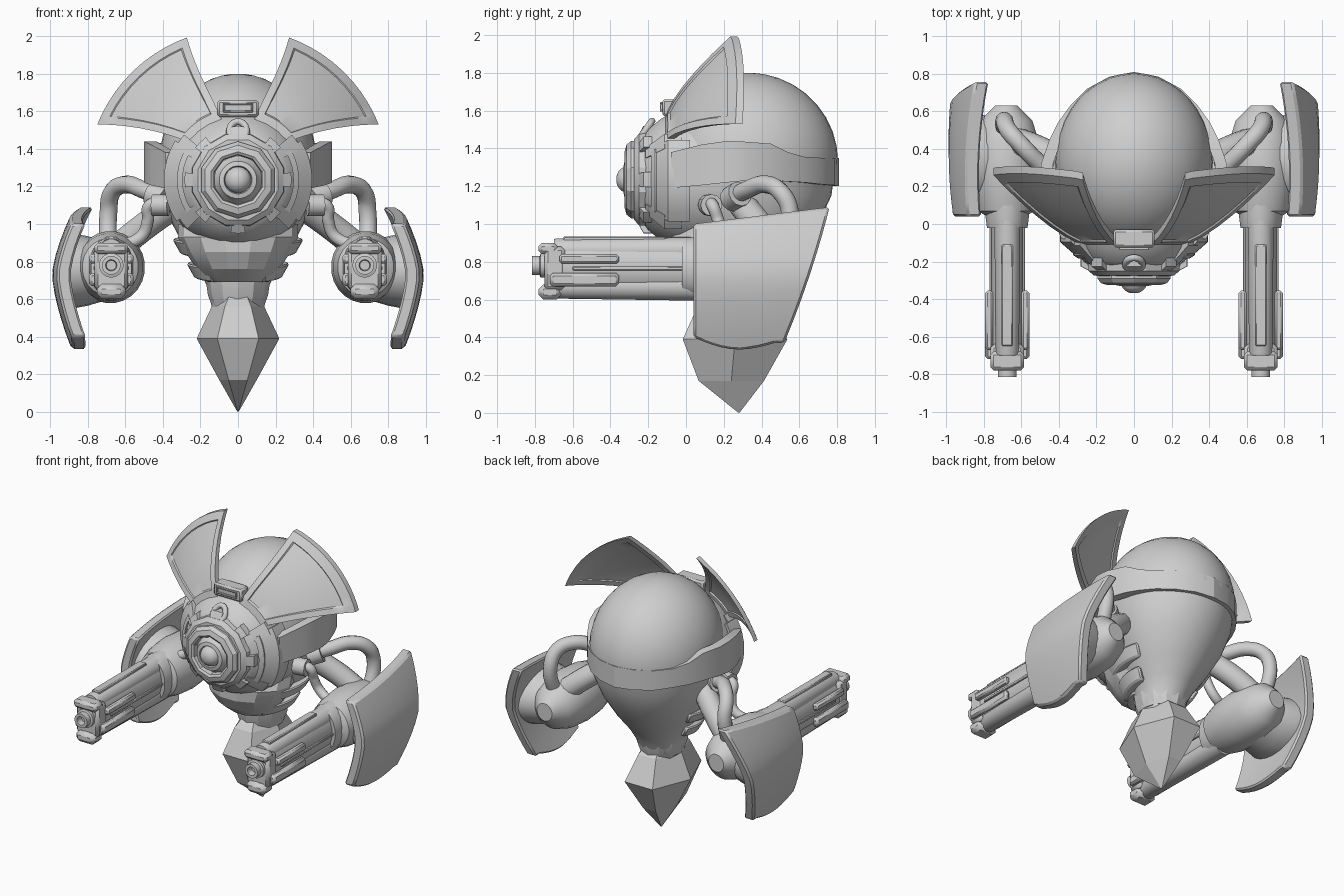
import bpy, bmesh, math
from mathutils import Vector

if "Cube" in bpy.data.objects:
    bpy.data.objects.remove(bpy.data.objects["Cube"])

GREY = bpy.data.materials.new("plain_grey")
GREY.diffuse_color = (0.62, 0.62, 0.62, 1)
GREY.use_nodes = True
GREY.node_tree.nodes["Principled BSDF"].inputs["Base Color"].default_value = GREY.diffuse_color
FZ = 1.235  # height of the face axis


def finish(name, bm, mirror=False, bevel=0, angle=35):
    bmesh.ops.recalc_face_normals(bm, faces=bm.faces)
    me = bpy.data.meshes.new(name)
    bm.to_mesh(me)
    bm.free()
    me.materials.append(GREY)
    me.polygons.foreach_set("use_smooth", [angle > 0] * len(me.polygons))
    if angle:
        me.set_sharp_from_angle(angle=math.radians(angle))
    ob = bpy.data.objects.new(name, me)
    bpy.context.collection.objects.link(ob)
    if bevel:
        m = ob.modifiers.new("bevel", 'BEVEL')
        m.width, m.segments, m.limit_method = bevel, 1, 'ANGLE'
    if mirror:
        ob.modifiers.new("mirror", 'MIRROR')
    return ob


def skin(bm, rings, cap=True):
    """Join equal closed loops of points into a surface."""
    vs = [[bm.verts.new(p) for p in r] for r in rings]
    n = len(vs[0])
    for a, b in zip(vs, vs[1:]):
        for i in range(n):
            bm.faces.new((a[i], a[(i + 1) % n], b[(i + 1) % n], b[i]))
    if cap:
        bm.faces.new(vs[0])
        bm.faces.new(vs[-1])


def loft(name, rings, n=32, angle=35, **kw):
    """Stack of ellipses: (z, centre y, radius x, radius y)."""
    bm = bmesh.new()
    skin(bm, [[(rx * math.cos(math.tau * i / n), cy + ry * math.sin(math.tau * i / n), z)
               for i in range(n)] for z, cy, rx, ry in rings])
    return finish(name, bm, angle=angle, **kw)


def lathe(name, prof, cx=0, cz=FZ, n=32, sx=1, sz=1, **kw):
    """Turn (radius, y) pairs about a line along y."""
    bm = bmesh.new()
    skin(bm, [[(cx + sx * r * math.cos(math.tau * (i + .5) / n), y,
                cz + sz * r * math.sin(math.tau * (i + .5) / n)) for i in range(n)] for r, y in prof])
    return finish(name, bm, **kw)


def box(name, lo, hi, bevel=.008, mirror=True):
    bm = bmesh.new()
    bmesh.ops.create_cube(bm, size=1)
    for v in bm.verts:
        v.co = [l + (c + .5) * (h - l) for c, l, h in zip(v.co, lo, hi)]
    return finish(name, bm, mirror, bevel, 30)


def slab(name, fn, us, vs, mirror=True, bevel=0):
    """Curved plate fn(u, v, w) over tick lists (or even counts) in u and v."""
    us, vs = [[i / t for i in range(t + 1)] if isinstance(t, int) else t for t in (us, vs)]
    nu, nv = len(us) - 1, len(vs) - 1
    bm = bmesh.new()
    g = [[[bm.verts.new(fn(u, v, w)) for v in vs] for u in us] for w in (0, 1)]
    for s in g:
        for i in range(nu):
            for j in range(nv):
                bm.faces.new((s[i][j], s[i + 1][j], s[i + 1][j + 1], s[i][j + 1]))
    rim = [(i, 0) for i in range(nu)] + [(nu, j) for j in range(nv)] + \
          [(i, nv) for i in range(nu, 0, -1)] + [(0, j) for j in range(nv, 0, -1)]
    for a, b in zip(rim, rim[1:] + rim[:1]):
        bm.faces.new([g[0][a[0]][a[1]], g[0][b[0]][b[1]], g[1][b[0]][b[1]], g[1][a[0]][a[1]]])
    return finish(name, bm, mirror, bevel)


def pipe(name, pts, r, mirror=True):
    cu = bpy.data.curves.new(name, 'CURVE')
    cu.dimensions, cu.bevel_depth, cu.bevel_resolution = '3D', r, 4
    cu.use_fill_caps = True
    sp = cu.splines.new('BEZIER')
    sp.bezier_points.add(len(pts) - 1)
    for b, p in zip(sp.bezier_points, pts):
        b.co, b.handle_left_type, b.handle_right_type = p, 'AUTO', 'AUTO'
    tmp = bpy.data.objects.new(name + "_path", cu)
    bpy.context.collection.objects.link(tmp)
    bm = bmesh.new()
    bm.from_mesh(bpy.data.meshes.new_from_object(tmp.evaluated_get(bpy.context.evaluated_depsgraph_get())))
    bpy.data.objects.remove(tmp)
    return finish(name, bm, mirror)


def arc_plate(name, r0, r1, a0, a1, y0, y1, slope=0, mirror=True, n=8):
    """Segment of a ring around the face axis, front edge leaning back outward."""
    def fn(u, v, w):
        a, r = math.radians(a0 + (a1 - a0) * u), r0 + (r1 - r0) * v
        return (r * math.cos(a), (y0 + slope * v) * (1 - w) + y1 * w, FZ + r * math.sin(a))
    return slab(name, fn, n, 2, mirror=mirror)


# Head and body
dome = [(1.33 + .47 * math.sin(t), .33, .42 * math.cos(t), .475 * math.cos(t))
        for t in [math.radians(a) for a in (-8, 0, 10, 20, 30, 40, 50, 60, 70, 78, 84, 89)]]
loft("dome", dome, 40)
loft("lower_body", [(.56, .27, .14, .15), (.66, .28, .16, .18), (.74, .29, .2, .22), (.85, .31, .27, .29),
                    (1, .33, .35, .37), (1.15, .34, .4, .43), (1.3, .34, .41, .45)], 40)
loft("jaw", [(.69, .18, .16, .16), (.76, .15, .22, .22), (.85, .13, .28, .25),
             (.93, .13, .32, .25), (1.0, .15, .32, .22)], 14, 20)
loft("collar", [(.54, .27, .13, .15), (.62, .27, .16, .18), (.69, .27, .17, .19), (.71, .27, .15, .17)], 12, 20)
loft("crystal", [(.001, .28, .004, .004), (.17, .24, .1, .2), (.39, .26, .22, .32),
                 (.56, .25, .14, .22), (.66, .24, .06, .1)], 6, 0)

# Headband: flared at the temples, flush at the back; rows are x, y, bottom z, top z
BAND = [(.385, -.08, 1.19, 1.38), (.46, .08, 1.205, 1.42), (.5, .22, 1.22, 1.44), (.495, .32, 1.23, 1.435),
        (.45, .45, 1.23, 1.425), (.405, .54, 1.225, 1.38), (.34, .63, 1.22, 1.355),
        (.25, .72, 1.21, 1.35), (.13, .785, 1.205, 1.35), (0, .81, 1.2, 1.35)]


def band(u, v, w):
    i = round(u * 9)
    x, y, z0, z1 = BAND[i]
    k = 1 - .13 * w
    return (x * k, .33 + (y - .33) * (k if i > 3 else 1), z0 + (z1 - z0) * v)


slab("headband", band, 9, 2)

# Face shell, gear rings and nose
lathe("face_shell", [(.05, -.25), (.22, -.235), (.27, -.2), (.325, -.13), (.365, -.04),
                     (.385, .06), (.38, .2)], n=32)
lathe("gear_plate", [(.1, -.28), (.22, -.275), (.25, -.25), (.255, -.19)], n=12, angle=20)
lathe("gear_ring", [(.13, -.27), (.135, -.315), (.15, -.325), (.185, -.315), (.205, -.29), (.205, -.25)],
      n=10, angle=20)
lathe("nose_disc", [(.135, -.27), (.11, -.3), (.1, -.325), (.075, -.33), (.07, -.31)], n=24)
lathe("nose", [(.07 * math.cos(t), -.31 - .06 * math.sin(t)) for t in [i * math.pi / 14 for i in range(7)]], n=24)
for k, a in enumerate((0, 45, 90, -45, -90)):
    arc_plate("gear_tooth_%d" % k, .23, .285, a - 8, a + 8, -.255, -.15, .03, a not in (90, -90), 2)
arc_plate("cheek_bracket", .315, .395, -34, 32, -.165, .02, .07)
arc_plate("cheek_bracket_upper", .26, .375, 26, 40, -.215, -.02, .1, n=2)
arc_plate("cheek_bracket_lower", .26, .375, -44, -30, -.215, -.02, .1, n=2)
arc_plate("cheek_rim", .295, .325, -32, 30, -.185, -.08, .02)

# Brow loop and brow clasp
pipe("brow_loop", [(.045 * math.sin(t), -.215 - .035 * math.cos(t), 1.495 - .05 * math.cos(t))
                   for t in [i * math.tau / 12 for i in range(13)]], .018, False)
box("brow_clasp", (-.11, -.125, 1.57), (.11, -.03, 1.66), .012, False)
box("clasp_bar_upper", (-.08, -.137, 1.635), (.08, -.11, 1.645), .002, False)
box("clasp_bar_lower", (-.08, -.137, 1.595), (.08, -.11, 1.605), .002, False)
box("clasp_bar_side", (.07, -.137, 1.605), (.08, -.11, 1.635), .002)


# Fan shaped crest plates with a sunken field inside an even border
def crest(u, v, w):
    r = .33 + .475 * u
    lo = 38 - 16.5 * u ** .8
    hi = 75 - 4.8 * u - 2 * math.sin(math.pi * u)
    m = .04 / (r * math.radians(hi - lo))
    e = min(v, 1 - v)
    e2 = e / .1 * m if e <= .1 else m + (e - .1) / .4 * (.5 - m)
    a = math.radians(lo + (hi - lo) * (e2 if v < .5 else 1 - e2))
    sunk = .011 if .11 < v < .89 and .105 < u < .905 else 0
    bow = .025 * (1 - v) + .02 * math.sin(math.pi * v)
    y = -.11 + (.345 + bow) * u ** 1.45 + .038 * w + sunk * (1 - 2 * w)
    return (r * math.cos(a), y, FZ + r * math.sin(a))


slab("crest_plate", crest, [0, .1, .115, .25, .4, .55, .7, .8, .895, .91, 1],
     [0, .1, .112, .2, .3, .4, .5, .6, .7, .8, .888, .9, 1])


# Curved side shields
def shield(u, v, w):
    bot = .40 - .05 * math.sin(math.pi * min(v * 1.1, 1)) - .03 * v
    z = bot + u * (1.0 + .09 * v - bot)
    y = .04 + v * (.48 + .30 * u - .06 * u * u)
    d = (z - .73) / .36
    x = .99 - (.12 if d > 0 else .09) * abs(d) ** 1.5 - .025 * ((y - .4) / .36) ** 2
    return (x - .075 * w, y, z)


slab("side_shield", shield, 10, 10, bevel=.012)

# Arms, pods and pipes
lathe("arm_pod", [(.09, .03), (.15, .07), (.175, .17), (.185, .3), (.175, .44), (.14, .55), (.06, .63)],
      .68, .77, 24, sz=1.04, mirror=True)
mount = bmesh.new()
skin(mount, [[(x, .35 + ry * math.cos(math.tau * i / 24), .75 + rz * math.sin(math.tau * i / 24))
              for i in range(24)] for x, ry, rz in ((.68, .2, .15), (.8, .23, .185), (.88, .255, .2), (.92, .26, .2))])
finish("shield_mount", mount, True)
pipe("arm_strut", [(.34, .3, 1.1), (.52, .4, .97), (.69, .46, .83)], .075)
pipe("large_pipe", [(.40, .25, 1.14), (.5, .32, 1.18), (.6, .42, 1.21), (.67, .5, 1.17),
                    (.69, .55, 1.06), (.69, .5, .86)], .047)
pipe("small_pipe", [(.40, .13, 1.1), (.47, .14, 1.1), (.48, .17, 1.02), (.51, .19, .94), (.62, .17, .88)], .032)
pipe("large_socket", [(.39, .24, 1.13), (.465, .285, 1.16)], .068)
pipe("small_socket", [(.37, .12, 1.1), (.455, .135, 1.1)], .058)

# Arm cannons
GX = .675
lathe("cannon_sleeve", [(.11, -.02), (.118, .04), (.118, .2)], GX, .77, 16, sz=1.4, mirror=True)
lathe("cannon_core", [(.07, -.68), (.085, -.67), (.085, .1)], GX, .77, 16, sz=1.6, mirror=True)
lathe("lower_barrel", [(.06, -.7), (.066, -.69), (.078, .1)], GX, .67, 16, mirror=True)
lathe("upper_barrel", [(.06, -.7), (.064, -.69), (.07, .1)], GX, .86, 16, mirror=True)
box("top_rail", (GX - .03, -.65, .9), (GX + .03, -.11, .935), .006)
box("muzzle_block", (GX - .09, -.75, .65), (GX + .09, -.64, .88), .02)
box("muzzle_cap_upper", (GX - .09, -.78, .84), (GX + .09, -.68, .9), .018)
box("muzzle_cap_lower", (GX - .075, -.78, .6), (GX + .075, -.66, .68), .025)
for s, side in ((-1, "inner"), (1, "outer")):
    x0, x1 = sorted((GX + s * .075, GX + s * .118))
    box("upper_rail_" + side, (x0, -.67, .79), (x1, -.355, .84), .012)
    box("lower_rail_" + side, (x0, -.72, .67), (x1, -.355, .74), .015)
    box("long_rib_" + side, (min(GX, GX + s * .095), -.6, .755), (max(GX, GX + s * .095), .05, .775), .004)
lathe("muzzle", [(.065, -.7), (.065, -.77), (.05, -.775), (.05, -.815), (.03, -.815), (.026, -.77)],
      GX, .78, 20, mirror=True)


# Curved neck fins
def fin(r, z0, z1, a0, a1):
    def fn(u, v, w):
        a = math.radians(a0 + (a1 - a0) * u)
        k = r - .045 * (1 - v) - .07 * w
        return (k * math.cos(a), .26 + k * math.sin(a), z0 + (z1 - z0) * v + .03 * u)
    return fn


slab("upper_neck_fin", fin(.35, .82, .9, -50, 25), 10, 2, bevel=.01)
slab("lower_neck_fin", fin(.275, .69, .77, -55, 20), 10, 2, bevel=.01)
